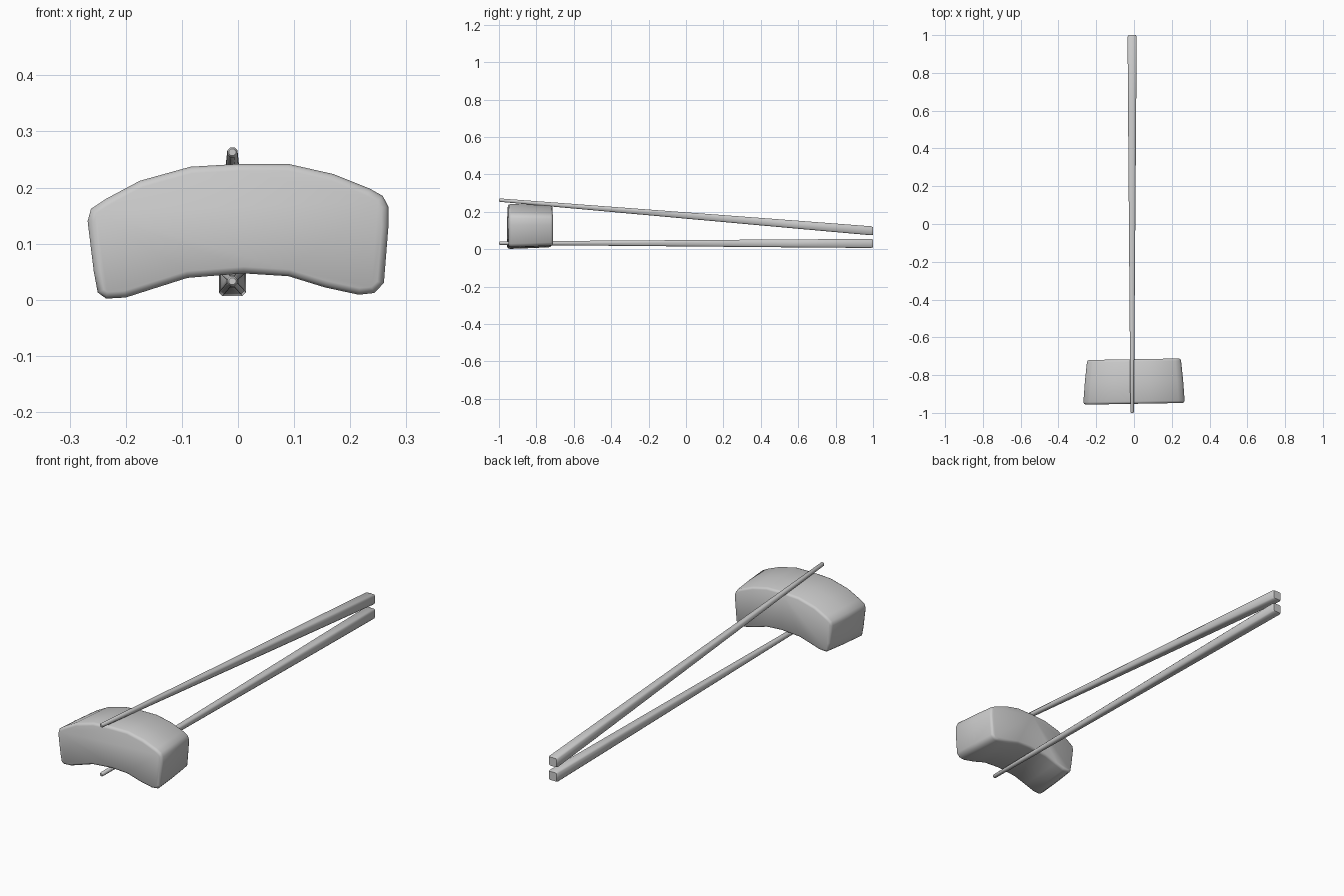
import bpy, bmesh, math
from mathutils import Vector

if "Cube" in bpy.data.objects:
    bpy.data.objects.remove(bpy.data.objects["Cube"])


def loft(name, rings, angle):
    """Skin closed rings of equal point count and cap both ends."""
    bm = bmesh.new()
    loops = [[bm.verts.new(p) for p in ring] for ring in rings]
    n = len(loops[0])
    for a, b in zip(loops, loops[1:]):
        for i in range(n):
            j = (i + 1) % n
            bm.faces.new((a[i], a[j], b[j], b[i]))
    bm.faces.new(loops[0])
    bm.faces.new(loops[-1])
    bmesh.ops.recalc_face_normals(bm, faces=bm.faces)
    mesh = bpy.data.meshes.new(name)
    bm.to_mesh(mesh)
    bm.free()
    obj = bpy.data.objects.new(name, mesh)
    bpy.context.collection.objects.link(obj)
    bpy.ops.object.select_all(action='DESELECT')
    obj.select_set(True)
    bpy.context.view_layer.objects.active = obj
    bpy.ops.object.shade_smooth_by_angle(angle=math.radians(angle))
    return obj


# Curved food piece: arched front outline lofted backwards with a slight taper
outline = [(-0.268, 0.14), (-0.262, 0.162), (-0.235, 0.18), (-0.175, 0.212),
           (-0.085, 0.237), (0.0, 0.242), (0.09, 0.242), (0.17, 0.224),
           (0.235, 0.198), (0.258, 0.185), (0.268, 0.166), (0.268, 0.13),
           (0.260, 0.03), (0.243, 0.012), (0.215, 0.009), (0.155, 0.022),
           (0.09, 0.042), (0.01, 0.047), (-0.09, 0.039), (-0.15, 0.02),
           (-0.2, 0.004), (-0.235, 0.002), (-0.25, 0.013), (-0.257, 0.05)]


def food_ring(y, scale, inset):
    pts = [Vector((x * scale, (z - 0.125) * scale + 0.125)) for x, z in outline]
    ring = []
    for i, p in enumerate(pts):
        d = pts[(i + 1) % len(pts)] - pts[i - 1]
        q = p + Vector((d.y, -d.x)).normalized() * inset
        ring.append((q.x, y + 0.017 * q.x, q.y))
    return ring


loft("food_piece", [food_ring(-0.952, 1.0, 0.012), food_ring(-0.948, 1.0, 0.004),
                    food_ring(-0.939, 1.0, 0.0), food_ring(-0.83, 0.97, 0.0),
                    food_ring(-0.728, 0.93, 0.0), food_ring(-0.720, 0.93, 0.003),
                    food_ring(-0.716, 0.93, 0.010)], 50)


# Chopsticks: chamfered square butt tapering to a round tip
def stick_ring(y, z, half, chamfer):
    c = half - chamfer
    sides = [(half, -c), (half, c), (c, half), (-c, half),
             (-half, c), (-half, -c), (-c, -half), (c, -half)]
    return [(-0.01 + x, y, z + h) for x, h in sides]


for name, z_tip, z_butt in (("lower_chopstick", 0.033, 0.031),
                            ("upper_chopstick", 0.263, 0.098)):
    rings = []
    for y, half, chamfer in ((-1.0, 0.006, 0.0035), (-0.995, 0.009, 0.0053),
                             (-0.7, 0.0115, 0.0062), (0.6, 0.0215, 0.0065),
                             (0.99, 0.024, 0.006), (1.0, 0.020, 0.005)):
        z = z_tip + (z_butt - z_tip) * (y + 1) / 2
        rings.append(stick_ring(y, z, half, chamfer))
    loft(name, rings, 50)
